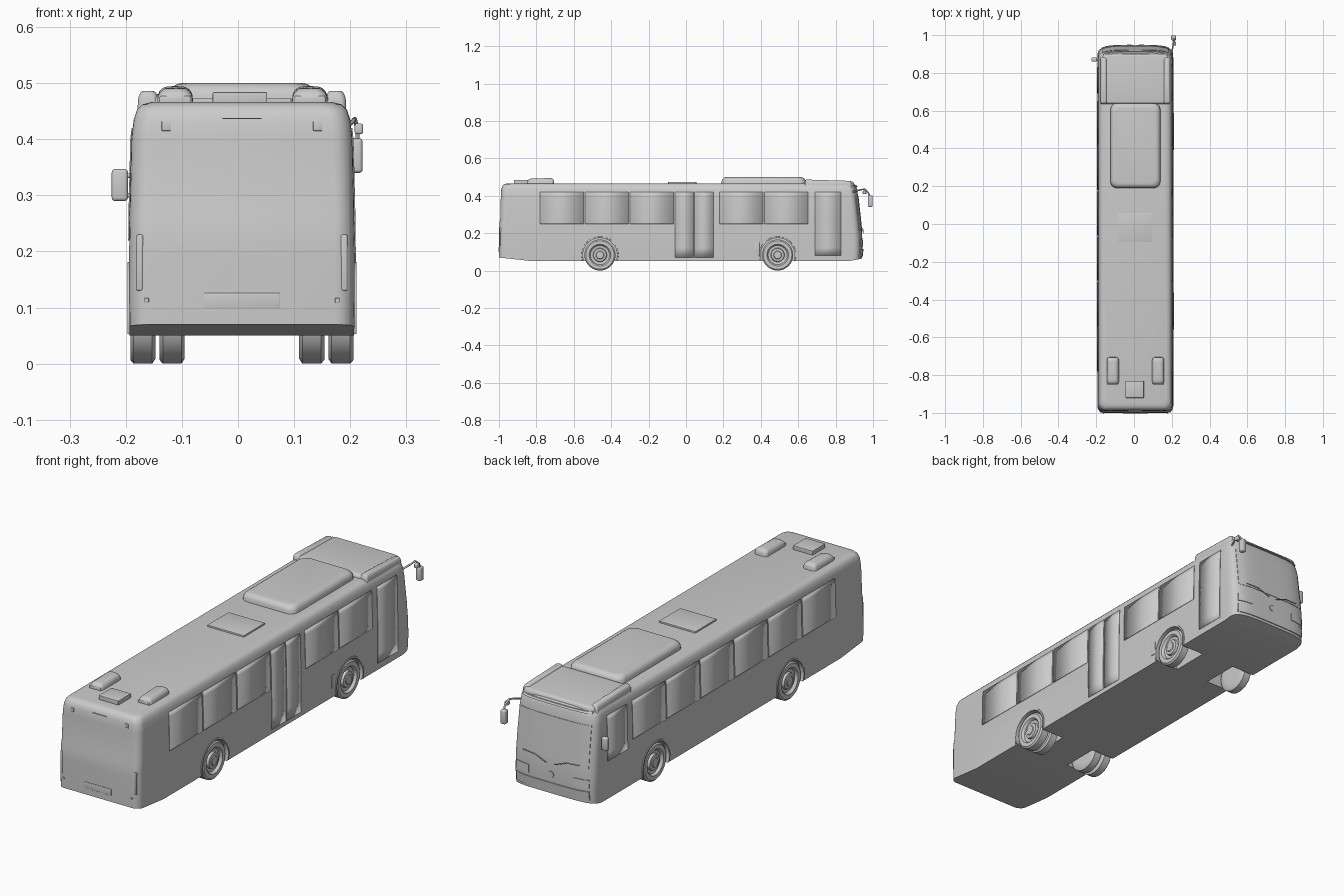
import bpy, bmesh, math
from mathutils import Vector

if "Cube" in bpy.data.objects:
    bpy.data.objects.remove(bpy.data.objects["Cube"])

grey = bpy.data.materials.new("body_grey")
grey.use_nodes = True
GREY = (0.6, 0.6, 0.6, 1)
grey.diffuse_color = GREY
grey.node_tree.nodes["Principled BSDF"].inputs["Base Color"].default_value = GREY

CX = 0.007  # body centre line
# body levels: height, half width, rear y, front y
LEVELS = [(.05, .2, -1, .94), (.12, .201, -1, .945), (.2, .201, -.999, .941), (.255, .2, -.998, .936),
          (.275, .2, -.993, .934), (.4, .197, -.99, .92), (.435, .193, -.987, .914),
          (.453, .187, -.981, .908), (.462, .178, -.972, .9), (.466, .162, -.956, .885)]
NOSE = .07


def level(z):
    for a, b in zip(LEVELS, LEVELS[1:]):
        if z <= b[0]:
            t = (z - a[0]) / (b[0] - a[0])
            return [p + (q - p) * t for p, q in zip(a, b)]
    return list(LEVELS[-1])


def front_y(x, z):
    _, hw, _, yf = level(z)
    return yf - NOSE + NOSE * max(0, 1 - abs(x / hw) ** 4) ** .25


def finish(name, bm, angle=35):
    bmesh.ops.recalc_face_normals(bm, faces=bm.faces)
    me = bpy.data.meshes.new(name)
    bm.to_mesh(me)
    bm.free()
    ob = bpy.data.objects.new(name, me)
    bpy.context.collection.objects.link(ob)
    me.materials.append(grey)
    smooth(ob, angle)
    return ob


def smooth(ob, angle=35):
    bpy.ops.object.select_all(action='DESELECT')
    ob.select_set(True)
    bpy.context.view_layer.objects.active = ob
    bpy.ops.object.shade_smooth_by_angle(angle=math.radians(angle))


def loft(bm, rings, caps=True):
    rows = [[bm.verts.new(p) for p in r] for r in rings]
    n = len(rows[0])
    for a, b in zip(rows, rows[1:]):
        for i in range(n):
            bm.faces.new((a[i], a[(i + 1) % n], b[(i + 1) % n], b[i]))
    if caps:
        bm.faces.new(rows[0])
        bm.faces.new(rows[-1])


def rounded(name, x, y, z, r=.03, top_in=.015, slope=0):
    # rounded block with a softened top; slope lowers its front end
    bm = bmesh.new()
    mid, rings = (y[0] + y[1]) / 2, []
    for i in range(6):
        t = i / 5 * math.pi / 2
        d = top_in * (1 - math.cos(t))
        h = z[0] + (z[1] - z[0]) * (.3 + .7 * math.sin(t) if i else 0)
        ring = []
        for k, (sx, sy) in enumerate(((1, 1), (-1, 1), (-1, -1), (1, -1))):
            for j in range(6):
                a = math.radians(90 * k + 18 * j)
                px = (x[1] if sx > 0 else x[0]) - sx * (r + d) + r * math.cos(a)
                py = (y[1] if sy > 0 else y[0]) - sy * (r + d) + r * math.sin(a)
                ring.append((px, py, h - (slope * (py - mid) if i else 0)))
        rings.append(ring)
    loft(bm, rings)
    return finish(name, bm)


def box(name, x, y, z, bevel=0):
    bm = bmesh.new()
    bmesh.ops.create_cube(bm, size=1)
    for v in bm.verts:
        v.co = Vector((p[0] + (p[1] - p[0]) * (c + .5) for p, c in zip((x, y, z), v.co)))
    if bevel:
        bmesh.ops.bevel(bm, geom=bm.edges[:], offset=bevel, segments=3, profile=.5, affect='EDGES')
    return finish(name, bm)


def lathe(name, profile, x, y, z, side, n=40):
    # revolve (outward offset, radius) points about the x axis
    bm = bmesh.new()
    loft(bm, [[(x + side * o, y + r * math.cos(i * math.tau / n), z + r * math.sin(i * math.tau / n))
               for i in range(n)] for o, r in profile])
    return finish(name, bm)


def tube(name, points, radius):
    cu = bpy.data.curves.new(name, 'CURVE')
    cu.dimensions = '3D'
    cu.bevel_depth, cu.bevel_resolution, cu.use_fill_caps = radius, 2, True
    sp = cu.splines.new('POLY')
    sp.points.add(len(points) - 1)
    for p, c in zip(sp.points, points):
        p.co = (*c, 1)
    ob = bpy.data.objects.new(name, cu)
    bpy.context.collection.objects.link(ob)
    cu.materials.append(grey)


# body shell
def outline(z, hw, yr, yf, r=.035):
    half = []
    for i in range(7):
        a = math.radians(-90 + 15 * i)
        half.append((hw - r + r * math.cos(a), yr + r + r * math.sin(a)))
    for i in range(13):
        a = math.radians(7.5 * i)
        half.append((hw * math.cos(a) ** .5 if i < 12 else 0, yf - NOSE + NOSE * math.sin(a) ** .5))
    left = [(-x, y) for x, y in reversed(half[:-1])]
    return [(CX + x, y, z) for x, y in half + left]


bm = bmesh.new()
loft(bm, [outline(*lv) for lv in LEVELS])
# sloped undersides at both ends
for co, no in (((0, -.82, .05), (0, -.11, -1)), ((0, .87, .05), (0, .2, -1))):
    bmesh.ops.bisect_plane(bm, geom=bm.verts[:] + bm.edges[:] + bm.faces[:], plane_co=co,
                           plane_no=no, clear_outer=True)
    bmesh.ops.holes_fill(bm, edges=[e for e in bm.edges if e.is_boundary], sides=0)
body = finish("body", bm)

# wheels, arch openings and lips
TYRE = [(-.045, .05), (-.045, .074), (-.039, .083), (-.006, .083), (0, .076), (0, .058), (-.003, .054),
        (-.012, .051), (-.014, .037), (-.004, .034), (-.002, .022), (.001, .019), (.001, .005)]
for side, tag in ((1, "left"), (-1, "right")):
    for y, axle in ((-.46, "back"), (.49, "front")):
        cut = lathe("arch_cutter", [(-.115, .092), (.05, .092)], CX + side * .2, y, .083, side)
        mod = body.modifiers.new("arch", 'BOOLEAN')
        mod.object, mod.operation, mod.solver = cut, 'DIFFERENCE', 'EXACT'
        bpy.ops.object.select_all(action='DESELECT')
        bpy.context.view_layer.objects.active = body
        bpy.ops.object.modifier_apply(modifier="arch")
        bpy.data.objects.remove(cut)
        lathe(f"{tag}_{axle}_wheel", TYRE, CX + side * .199, y, .083, side)
        if axle == "back":
            lathe(f"{tag}_inner_wheel", TYRE, CX + side * .147, y, .083, side)
        bm = bmesh.new()
        arc = [math.radians(-18 + 216 * i / 32) for i in range(33)]
        loft(bm, [[(CX + side * (.2 + o), y + r * math.cos(a), .083 + r * math.sin(a))
                   for o, r in ((-.01, .091), (.004, .091), (.004, .098), (-.01, .101))] for a in arc])
        finish(f"{tag}_{axle}_arch_lip", bm)
smooth(body)

# flush side glazing and doors
def side_panel(name, side, y0, y1, z0, z1):
    bm = bmesh.new()
    zs = [z0] + [lv[0] for lv in LEVELS if z0 < lv[0] < z1] + [z1]
    rows = [[bm.verts.new((CX + side * (level(z)[1] + .001), y, z)) for y in (y0, y1)] for z in zs]
    for a, b in zip(rows, rows[1:]):
        bm.faces.new((a[0], a[1], b[1], b[0]))
    ob = finish(name, bm)
    mod = ob.modifiers.new("thickness", 'SOLIDIFY')
    mod.thickness, mod.offset = .002, 0


for side, tag in ((1, "left"), (-1, "right")):
    for i in range(6):
        y = -.78 + i * .24
        if side > 0 and i == 3:
            side_panel("middle_door", side, y, y + .1, .07, .42)
            side_panel("middle_door_leaf", side, y + .106, y + .206, .07, .42)
        else:
            side_panel(f"{tag}_window_{i}", side, y, y + .232, .25, .42)
    side_panel(f"{tag}_front_panel", side, .69, .83, .08 if side > 0 else .22, .42)
box("fuel_flap", (CX + .19, CX + .203), (.365, .392), (.09, .15), .001)

# front roof cap with side rails
rounded("front_roof_cap", (CX - .18, CX + .18), (.635, .9), (.45, .478), .03, .012, .02)
for side, tag in ((1, "left"), (-1, "right")):
    xs = sorted((CX + side * .148, CX + side * .186))
    rounded(f"{tag}_roof_rail", xs, (.635, .885), (.445, .483), .01, .01, .03)

# roof equipment
rounded("air_conditioner", (-.125, .14), (.19, .64), (.46, .5), .035, .025)
box("roof_hatch", (-.085, .095), (-.095, .055), (.46, .473), .001)
for x, tag in ((-.112, "right"), (.128, "left")):
    rounded(f"{tag}_roof_vent", (x - .032, x + .032), (-.85, -.705), (.46, .493), .015, .02, -.03)
    box(f"{tag}_vent_base", (x - .028, x + .028), (-.85, -.8), (.46, .477), .003)
box("roof_box", (-.045, .052), (-.92, -.83), (.46, .484), .002)

# windscreen plate, header and headlamps follow the curved nose
def nose_panel(name, x0, x1, z0, z1, out=.002):
    bm = bmesh.new()
    rings = []
    for i in range(17):
        x = x0 + (x1 - x0) * i / 16
        rings.append([(CX + x, front_y(x, z) + o, z) for z, o in
                      ((z0, out), ((z0 + z1) / 2, out), (z1, out), (z1, -.004), (z0, -.004))])
    loft(bm, rings)
    finish(name, bm)


nose_panel("windscreen", -.175, .175, .215, .4)
nose_panel("roof_header_lip", -.172, .172, .448, .456, .007)
nose_panel("front_bumper", -.18, .18, .075, .115, .004)
for s, tag in ((1, "left"), (-1, "right")):
    nose_panel(f"{tag}_headlamp", s * .11, s * .18, .13, .165, .003)
    tube(f"{tag}_wiper", [(CX + x, front_y(x, z) + .007, z) for x, z in
                          ((s * .02, .2), (s * .08, .222), (s * .14, .225))], .002)
lathe("nose_disc", [(-.02, .014), (.004, .014)], 0, 0, 0, 1, 24)
disc = bpy.data.objects["nose_disc"]
disc.rotation_euler.z = math.pi / 2
disc.location = (CX, .943, .15)

# rear details
box("number_plate", (-.06, .074), (-1.002, -.99), (.098, .126), .001)
box("rear_seam", (-.028, .042), (-.99, -.98), (.436, .438))
for s, tag in ((1, "left"), (-1, "right")):
    box(f"{tag}_tail_lamp", sorted((CX + s * .176, CX + s * .188)), (-.998, -.97), (.13, .23), .003)
    box(f"{tag}_reflector", (CX + s * .17 - .004, CX + s * .17 + .004), (-1.002, -.985), (.109, .117), .001)
    box(f"{tag}_marker", (CX + s * .135 - .008, CX + s * .135 + .008), (-.99, -.975), (.415, .432), .001)

# mirrors
tube("left_mirror_arm", [(.19, .89, .42), (.203, .925, .43), (.208, .955, .436), (.213, .975, .418), (.213, .98, .4)], .004)
box("left_mirror_joint", (.208, .223), (.945, .965), (.409, .428), .004)
box("left_mirror", (.197, .222), (.972, .998), (.34, .402), .006)
for z in (.3, .335):
    tube("right_mirror_arm", [(-.185, .865, z), (-.21, .868, z)], .004)
box("right_mirror", (-.225, -.196), (.86, .882), (.29, .347), .006)
